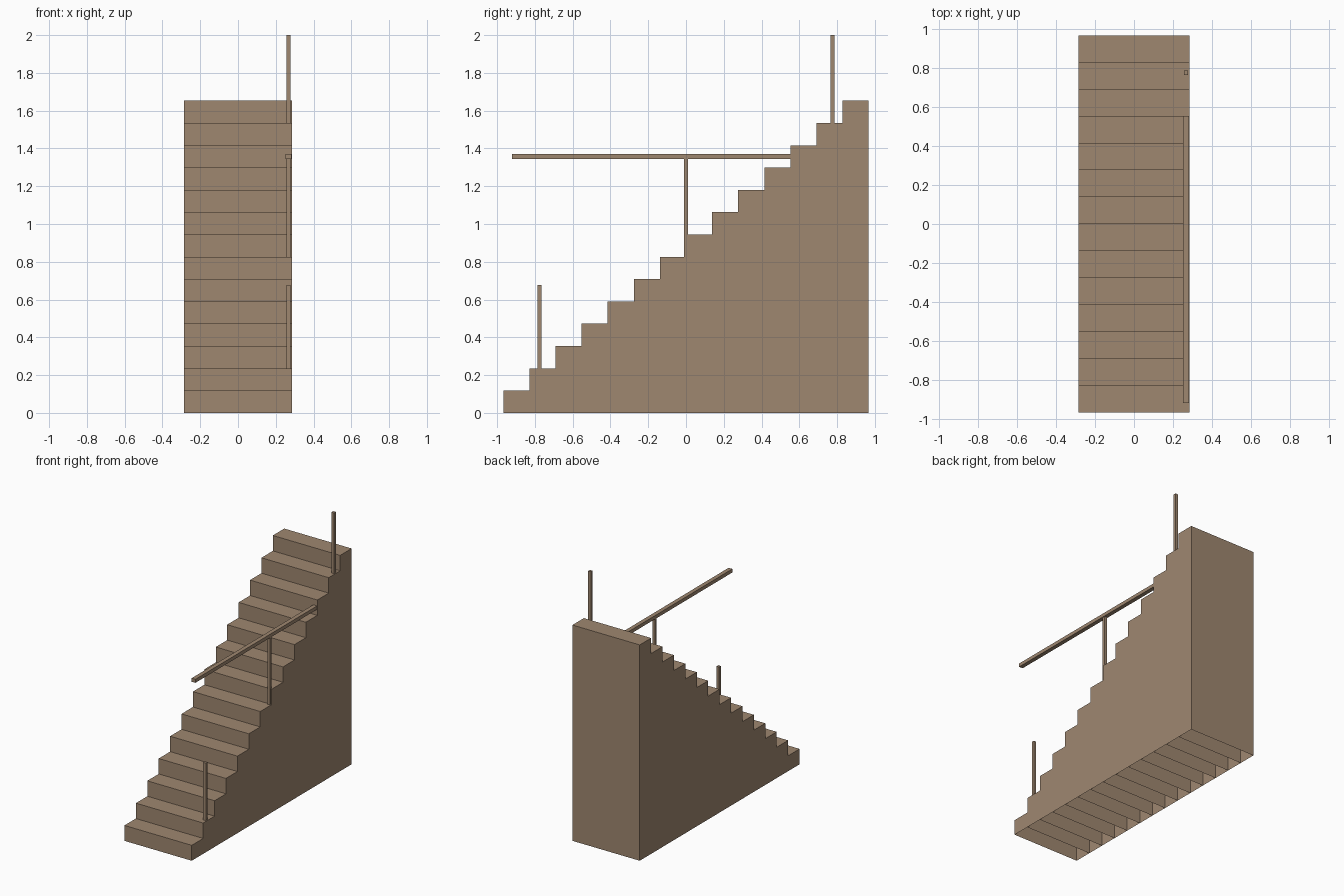
import bpy
import bmesh
from mathutils import Matrix, Vector

if "Cube" in bpy.data.objects:
    bpy.data.objects.remove(bpy.data.objects["Cube"], do_unlink=True)

# One wood colour for everything
WOOD = (0.345, 0.243, 0.163, 1.0)
wood = bpy.data.materials.new("brown_wood")
wood.use_nodes = True
wood.diffuse_color = WOOD
shader = next(n for n in wood.node_tree.nodes if n.type == 'BSDF_PRINCIPLED')
shader.inputs["Base Color"].default_value = WOOD
shader.inputs["Roughness"].default_value = 0.8


def box(name, low, high, open_sides=()):
    """Flat-faced box between two corners, leaving out faces with the given normals."""
    low, high = Vector(low), Vector(high)
    bm = bmesh.new()
    bmesh.ops.create_cube(bm, size=1)
    bm.normal_update()
    skipped = [f for f in bm.faces
               if any(f.normal.dot(Vector(side)) > 0.9 for side in open_sides)]
    bmesh.ops.delete(bm, geom=skipped, context='FACES_ONLY')
    bm.transform(Matrix.Translation((low + high) / 2) @ Matrix.Diagonal((high - low).to_4d()))
    mesh = bpy.data.meshes.new(name)
    bm.to_mesh(mesh)
    bm.free()
    mesh.materials.append(wood)
    obj = bpy.data.objects.new(name, mesh)
    bpy.context.scene.collection.objects.link(obj)
    return obj


# Steps: hollow columns, open below, each closed behind by the next riser
STEPS = 14
HALF_WIDTH = 0.285
HALF_RUN = 0.967
TREAD = 2 * HALF_RUN / STEPS
RISE = 1.653 / STEPS
DOWN, BACK = (0, 0, -1), (0, 1, 0)
for i in range(STEPS):
    front = -HALF_RUN + i * TREAD
    last = i == STEPS - 1
    box(f"step_{i + 1}",
        (-HALF_WIDTH, front, 0),
        (HALF_WIDTH, front + TREAD, (i + 1) * RISE),
        [DOWN] if last else [DOWN, BACK])

# Posts following the slope of the stairs, sunk slightly into the treads
RAIL_X = 0.267
POST = 0.011
POST_HEIGHT = 0.53
for name, y, top in (("front_post", -0.776, 0.677),
                     ("middle_post", 0, 1.345),
                     ("back_post", 0.776, 2.0)):
    box(name, (RAIL_X - POST, y - POST, top - POST_HEIGHT),
        (RAIL_X + POST, y + POST, top))

# Level handrail running into the upper steps
box("handrail", (RAIL_X - 0.016, -0.92, 1.344), (RAIL_X + 0.016, 0.92, 1.371))
